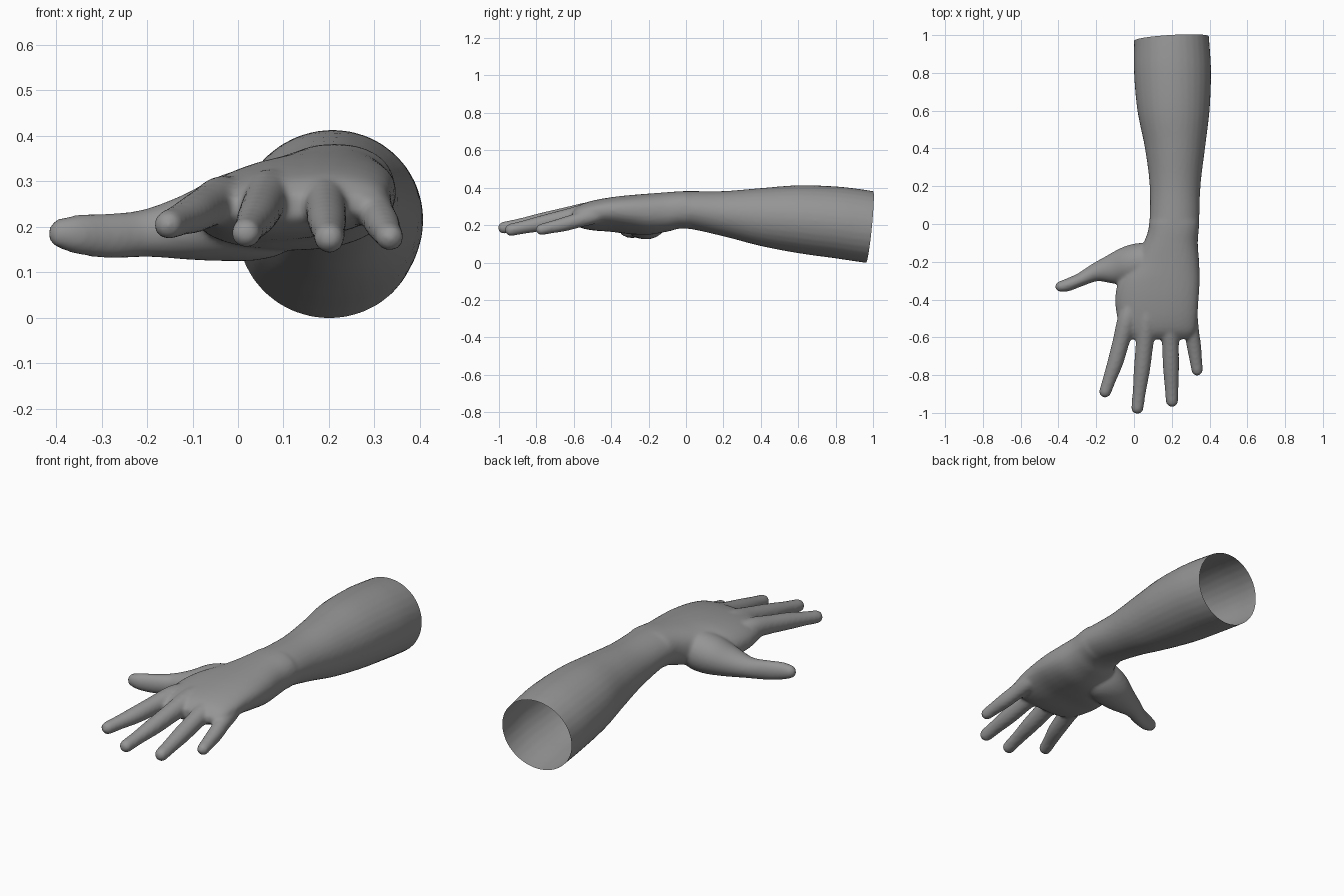
import bpy, bmesh, math
from mathutils import Vector

if "Cube" in bpy.data.objects:
    bpy.data.objects.remove(bpy.data.objects["Cube"])

SIDES = 32
bm = bmesh.new()


def spline(rows, steps=6):
    """Catmull-Rom interpolation through rows of numbers."""
    out = []
    for i in range(len(rows) - 1):
        a, b, c, d = (Vector(rows[max(0, min(len(rows) - 1, i + k))]) for k in (-1, 0, 1, 2))
        for s in range(steps):
            t = s / steps
            out.append(0.5 * (2 * b + (c - a) * t + (2 * a - 5 * b + 4 * c - d) * t * t
                              + (3 * b - a - 3 * c + d) * t ** 3))
    return out + [Vector(rows[-1])]


def skin(rings):
    """Closed tube through rings of points."""
    loops = [[bm.verts.new(p) for p in ring] for ring in rings]
    for a, b in zip(loops, loops[1:]):
        for i in range(SIDES):
            j = (i + 1) % SIDES
            bm.faces.new((a[i], a[j], b[j], b[i]))
    bm.faces.new(loops[0][::-1])
    bm.faces.new(loops[-1])


def power(v, e):
    return math.copysign(abs(v) ** e, v)


def body(rows):
    """Sections along y: y, x min, x max, z min, z max, sideways slope."""
    rings = []
    for y, x0, x1, z0, z1, slope in spline(rows):
        e = 1.0 if y > 0 else 0.88
        ring = []
        for i in range(SIDES):
            a = math.tau * i / SIDES
            dx = (x1 - x0) / 2 * power(math.cos(a), e)
            dz = (z1 - z0) / 2 * power(math.sin(a), e)
            ring.append(((x0 + x1) / 2 + dx, y, (z0 + z1) / 2 + dz + slope * dx))
        rings.append(ring)
    skin(rings)


def digit(rows):
    """Tube along a path: x, y, z, half width, half height."""
    rows = [Vector(r) for r in rows]
    # rounded tip
    end, prev = rows[-1], rows[-2]
    d = (end.xyz - prev.xyz).normalized()
    w, h = end[3], end[4]
    base = end.xyz - d * w
    rows[-1] = Vector((*base, w, h))
    for f, s in ((0.5, 0.87), (0.85, 0.53), (1.0, 0.15)):
        rows.append(Vector((*(base + d * w * f), w * s, h * s)))
    pts = spline(rows)
    rings = []
    for i, p in enumerate(pts):
        t = (pts[min(i + 1, len(pts) - 1)].xyz - pts[max(i - 1, 0)].xyz).normalized()
        side = t.cross(Vector((0, 0, 1))).normalized()
        up = side.cross(t)
        rings.append([p.xyz + side * p[3] * math.cos(math.tau * k / SIDES)
                      + up * p[4] * math.sin(math.tau * k / SIDES) for k in range(SIDES)])
    skin(rings)


# forearm, wrist and palm
body([(1.06, 0.0, 0.39, -0.01, 0.37, 0), (0.95, 0.0, 0.40, 0.0, 0.39, 0),
      (0.8, 0.0, 0.408, 0.022, 0.407, 0), (0.6, 0.018, 0.40, 0.05, 0.413, 0),
      (0.4, 0.058, 0.376, 0.088, 0.398, 0), (0.2, 0.083, 0.352, 0.14, 0.382, 0),
      (0.0, 0.08, 0.345, 0.182, 0.382, 0), (-0.1, 0.05, 0.338, 0.165, 0.376, 0.03),
      (-0.2, -0.01, 0.345, 0.15, 0.367, 0.08), (-0.3, -0.08, 0.348, 0.155, 0.357, 0.1),
      (-0.4, -0.10, 0.342, 0.168, 0.345, 0.1), (-0.5, -0.088, 0.335, 0.175, 0.328, 0.08),
      (-0.57, -0.07, 0.322, 0.19, 0.305, 0.06), (-0.61, -0.04, 0.29, 0.22, 0.27, 0.04)])

# thumb with its fleshy base
digit([(0.14, -0.2, 0.25, 0.07, 0.07), (0.07, -0.2, 0.235, 0.1, 0.1),
       (-0.01, -0.215, 0.22, 0.105, 0.098), (-0.1, -0.235, 0.2, 0.085, 0.075),
       (-0.2, -0.255, 0.186, 0.05, 0.053), (-0.28, -0.293, 0.18, 0.036, 0.05),
       (-0.35, -0.322, 0.183, 0.034, 0.044), (-0.416, -0.338, 0.187, 0.029, 0.034)])

# fingers: knuckle, middle joint, tip, half width at the base and tip
for knuckle, joint, tip, r0, r1 in (
        ((-0.035, -0.5, 0.262), (-0.098, -0.73, 0.228), (-0.163, -0.917, 0.2), 0.05, 0.032),
        ((0.07, -0.5, 0.275), (0.042, -0.77, 0.223), (0.014, -1.005, 0.18), 0.052, 0.032),
        ((0.19, -0.5, 0.272), (0.196, -0.76, 0.212), (0.202, -0.968, 0.168), 0.05, 0.033),
        ((0.29, -0.47, 0.257), (0.318, -0.65, 0.205), (0.338, -0.802, 0.17), 0.044, 0.03)):
    k, j, t = Vector(knuckle), Vector(joint), Vector(tip)
    rm = (r0 + r1) / 2 + 0.001
    digit([(*(k + (k - j) * 0.4), r0 * 0.6, r0 * 0.6), (*k, r0, r0),
           (*k.lerp(j, 0.55), r0 * 0.89, r0 * 0.92), (*j, rm, rm),
           (*j.lerp(t, 0.5), r1 * 1.1, r1 * 1.08), (*t, r1, r1)])

bmesh.ops.recalc_face_normals(bm, faces=bm.faces)
mesh = bpy.data.meshes.new("hand_parts")
bm.to_mesh(mesh)
bm.free()

# blend the parts into one skin
arm = bpy.data.objects.new("hand_and_forearm", mesh)
bpy.context.collection.objects.link(arm)
remesh = arm.modifiers.new("blend", 'REMESH')
remesh.mode = 'VOXEL'
remesh.voxel_size = 0.009
smooth = arm.modifiers.new("soften", 'SMOOTH')
smooth.factor = 0.5
smooth.iterations = 7
bpy.context.view_layer.update()
skin_mesh = bpy.data.meshes.new_from_object(
    arm.evaluated_get(bpy.context.evaluated_depsgraph_get()))
arm.modifiers.clear()
arm.data = skin_mesh

# slanted open end of the forearm
bm = bmesh.new()
bm.from_mesh(skin_mesh)
bmesh.ops.bisect_plane(bm, geom=bm.verts[:] + bm.edges[:] + bm.faces[:],
                       plane_co=(0.2, 0.983, 0.2), plane_no=(-0.06, 1, -0.1),
                       clear_outer=True)
bm.to_mesh(skin_mesh)
bm.free()

grey = bpy.data.materials.new("grey")
grey.diffuse_color = (0.3, 0.3, 0.3, 1)
grey.use_nodes = True
grey.node_tree.nodes["Principled BSDF"].inputs["Base Color"].default_value = grey.diffuse_color
skin_mesh.materials.clear()
skin_mesh.materials.append(grey)
for p in skin_mesh.polygons:
    p.use_smooth = True
